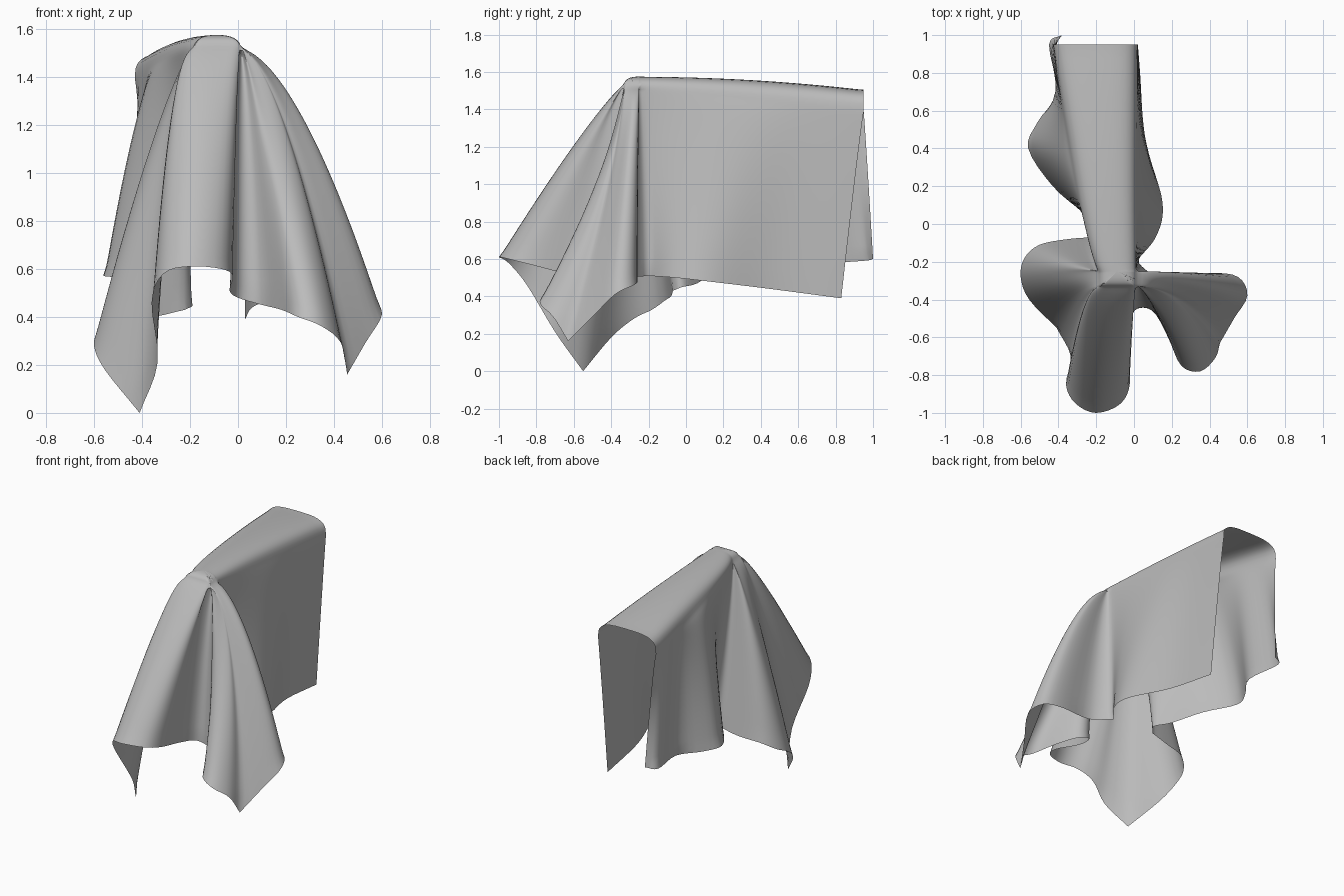
import bpy, bmesh
from math import sin, cos, pi
from mathutils import Vector

if "Cube" in bpy.data.objects:
    bpy.data.objects.remove(bpy.data.objects["Cube"], do_unlink=True)

grey = bpy.data.materials.new("cloth grey")
grey.use_nodes = True
grey.diffuse_color = (0.5, 0.5, 0.5, 1)
grey.node_tree.nodes["Principled BSDF"].inputs["Base Color"].default_value = grey.diffuse_color

# Hem of the cloth: left side, front folds, right side.
# Front points also hold how steeply the fall bows out in x and in y.
left_hem = [(.03, .83, .39), (.06, .45, .44), (.15, .12, .48), (.12, -.06, .5), (.01, -.2, .51)]
left_fold = [(.01, -.2, .51, .6, 1), (.15, -.29, .5, .65, .7), (.4, -.26, .48, .62, .7),
             (.55, -.28, .46, .61, .8), (.6, -.38, .41, .61, 1), (.53, -.5, .29, .61, 1.2),
             (.455, -.63, .16, .61, 1.35)]
nose_fold = [left_fold[-1], (.43, -.71, .29, .63, 1.4), (.35, -.78, .36, .65, 1.4),
             (.25, -.75, .4, .65, 1.3), (.18, -.6, .43, .65, 1), (.1, -.46, .45, .65, .7),
             (0, -.46, .48, .6, .6), (-.035, -.6, .51, .6, .7), (-.02, -.83, .57, .6, .85),
             (-.07, -.95, .6, .6, .87), (-.2, -1, .61, .6, .87), (-.31, -.95, .58, .5, .87),
             (-.36, -.85, .46, .45, .9), (-.335, -.7, .21, .45, .95), (-.41, -.55, 0, .55, 1)]
right_fold = [nose_fold[-1], (-.555, -.4, .18, .72, 1), (-.6, -.28, .28, .78, 1),
              (-.58, -.18, .33, .75, 1), (-.5, -.11, .38, .7, 1), (-.35, -.08, .4, .6, 1),
              (-.22, -.07, .43, .6, 1)]
right_hem = [(-.22, -.07, .43), (-.19, -.02, .45), (-.27, .06, .47), (-.43, .2, .55),
             (-.56, .4, .57), (-.51, .54, .57), (-.41, .7, .575), (-.45, .95, .59), (-.38, 1, .6)]
SIDE, ARC, DROP = 32, 8, 28


def spline(points, count):
    """Smooth curve through the points, sampled evenly by point index."""
    p = [Vector(q) for q in points]
    p = [2 * p[0] - p[1]] + p + [2 * p[-1] - p[-2]]
    out = []
    for k in range(count + 1):
        u = k / count * (len(points) - 1)
        i = min(int(u), len(points) - 2)
        t = u - i
        a, b, c, d = p[i:i + 4]
        out.append(b + (c - a) * t / 2 + (2 * a - 5 * b + 4 * c - d) * t * t / 2
                   + (3 * b - a - 3 * c + d) * t ** 3 / 2)
    return out


def clamp(value, low, high):
    return max(low, min(high, value))


def ridge(f):
    """Top line of the drape, f = 0 at the front end and 1 at the back."""
    return Vector((-.09 - .11 * f, -.25 + 1.2 * f, 1.575 - .07 * f * f))


def column(top, shoulder, hem, round_power, bow_x, bow_y):
    """From the ridge over a rounded shoulder, then down to the hem."""
    d = shoulder - top
    points = []
    for j in range(ARC):
        a = j / ARC * pi / 2
        s = sin(a) ** round_power
        points.append(top + Vector((d.x * s, d.y * s, d.z * (1 - cos(a) ** round_power))))
    d = hem - shoulder
    for j in range(DROP + 1):
        t = (j / DROP) ** 1.4
        points.append(shoulder + Vector((d.x * t ** bow_x, d.y * t ** bow_y, d.z * t)))
    return points


def side_column(f, x, hem, bow_x):
    top = ridge(f)
    return column(top, Vector((x, top.y, 1.52 - .13 * f)), hem, .85 - .25 * f, bow_x, .93)


def front_column(hem, low, high):
    """Front folds start from a narrow rounded rim at the end of the ridge."""
    u = clamp((hem[0] + .19) / .17, low, high)
    v = clamp((-.28 - hem[1]) / .3, 0, 1)
    rim = Vector((-.087 + .098 * u, -.25 - .08 * v, 1.575 - .055 * max(u * u, .7 * v)))
    return column(ridge(0), rim, Vector(hem[:3]), .85, hem[3], hem[4])


# Columns around the cloth, from the left back corner to the right back corner
columns = []
for k, hem in enumerate(spline(left_hem, SIDE)):
    f = 1 - k / SIDE
    columns.append(side_column(f, .01 + .01 * f, hem, .85))
for fold, low, high in ((left_fold, 1, 1), (nose_fold, -1, 1), (right_fold, -1, -1)):
    for hem in spline(fold, 4 * (len(fold) - 1))[1:]:
        columns.append(front_column(hem, low, high))
columns.pop()
for k, hem in enumerate(spline(right_hem, SIDE)):
    f = k / SIDE
    columns.append(side_column(f, -.19 - .24 * f ** .75, hem, .7))

bm = bmesh.new()
grid = [[bm.verts.new(p) for p in points] for points in columns]
for one, two in zip(grid, grid[1:]):
    for j in range(ARC + DROP):
        bm.faces.new((one[j], one[j + 1], two[j + 1], two[j]))

# Weld both halves along the ridge and ease the folds
bmesh.ops.remove_doubles(bm, verts=bm.verts, dist=.0005)
bmesh.ops.dissolve_degenerate(bm, edges=bm.edges, dist=.0001)
inner = [v for v in bm.verts if not v.is_boundary]
for _ in range(4):
    bmesh.ops.smooth_vert(bm, verts=inner, factor=.5, use_axis_x=True, use_axis_y=True, use_axis_z=True)
bmesh.ops.recalc_face_normals(bm, faces=bm.faces)
highest = max(bm.faces, key=lambda f: f.calc_center_median().z)
if highest.normal.z < 0:
    bmesh.ops.reverse_faces(bm, faces=bm.faces)
mesh = bpy.data.meshes.new("draped_cloth")
bm.to_mesh(mesh)
bm.free()
mesh.materials.append(grey)
for face in mesh.polygons:
    face.use_smooth = True
cloth = bpy.data.objects.new("draped_cloth", mesh)
bpy.context.collection.objects.link(cloth)
